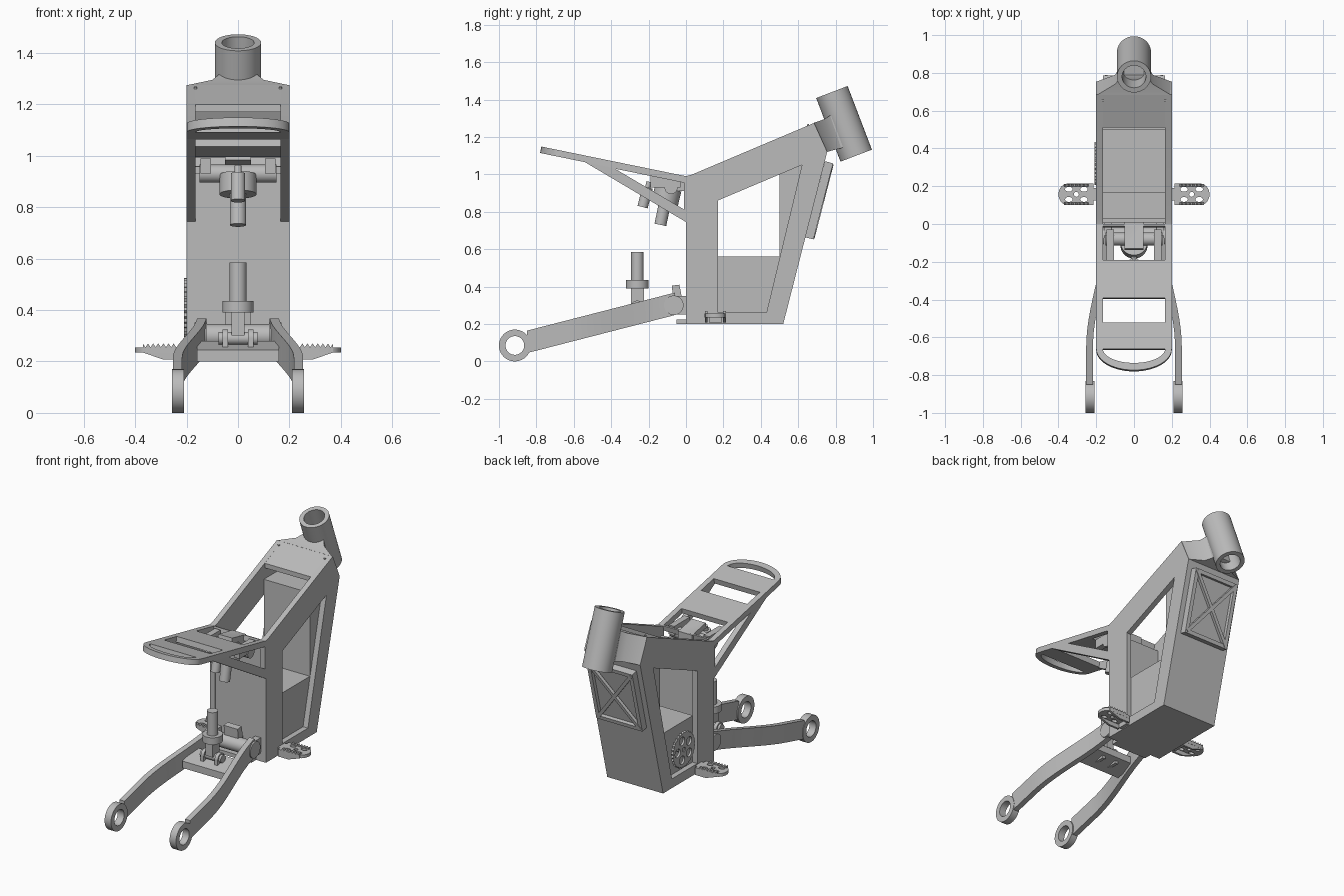
import bpy, bmesh
from math import sin, cos, pi, atan
from mathutils import Matrix, Vector

if "Cube" in bpy.data.objects:
    bpy.data.objects.remove(bpy.data.objects["Cube"])

grey = bpy.data.materials.new("plain_grey")
grey.use_nodes = True
grey.diffuse_color = (0.5, 0.5, 0.5, 1)
grey.node_tree.nodes["Principled BSDF"].inputs["Base Color"].default_value = (0.5, 0.5, 0.5, 1)

X, Y, Z = Vector((1, 0, 0)), Vector((0, 1, 0)), Vector((0, 0, 1))


def add(name, mesh):
    mesh.materials.clear()
    mesh.materials.append(grey)
    ob = bpy.data.objects.new(name, mesh)
    bpy.context.collection.objects.link(ob)
    bpy.ops.object.select_all(action='DESELECT')
    ob.select_set(True)
    bpy.context.view_layer.objects.active = ob
    bpy.ops.object.shade_smooth_by_angle(angle=pi / 6)
    return ob


def plate(name, loops, depth, u, v, at=(0, 0, 0)):
    """Outline with holes in the u-v plane, thickened evenly about that plane."""
    cu = bpy.data.curves.new(name, 'CURVE')
    cu.dimensions, cu.fill_mode, cu.extrude = '2D', 'BOTH', depth / 2
    for loop in loops:
        sp = cu.splines.new('POLY')
        sp.points.add(len(loop) - 1)
        for p, (a, b) in zip(sp.points, loop):
            p.co = (a, b, 0, 1)
        sp.use_cyclic_u = True
    tmp = bpy.data.objects.new(name + "_curve", cu)
    bpy.context.collection.objects.link(tmp)
    deps = bpy.context.evaluated_depsgraph_get()
    mesh = bpy.data.meshes.new_from_object(tmp.evaluated_get(deps))
    bpy.data.objects.remove(tmp)
    m = Matrix((u, v, u.cross(v))).transposed().to_4x4()
    mesh.transform(Matrix.Translation(at) @ m)
    bm = bmesh.new()
    bm.from_mesh(mesh)
    bmesh.ops.remove_doubles(bm, verts=bm.verts, dist=1e-5)
    bmesh.ops.recalc_face_normals(bm, faces=bm.faces)
    bm.to_mesh(mesh)
    bm.free()
    return add(name, mesh)


def side(name, loops, x, depth):
    return plate(name, loops, depth, Y, Z, (x, 0, 0))


def circle(r, cx=0, cy=0, n=40, ry=None):
    return [(cx + r * cos(2 * pi * i / n), cy + (ry or r) * sin(2 * pi * i / n)) for i in range(n)]


def rect(a, b, c, d):
    return [(a, c), (b, c), (b, d), (a, d)]


def box(name, x0, x1, y0, y1, z0, z1):
    return side(name, [rect(y0, y1, z0, z1)], (x0 + x1) / 2, x1 - x0)


def rod(name, a, b, r, hole=0):
    a, b = Vector(a), Vector(b)
    q = (b - a).to_track_quat('Z', 'Y')
    loops = [circle(r)] + ([circle(hole)] if hole else [])
    return plate(name, loops, (b - a).length, q @ X, q @ Y, (a + b) / 2)


def loft(name, rings):
    bm = bmesh.new()
    rows = [[bm.verts.new(p) for p in ring] for ring in rings]
    n = len(rows[0])
    for r, s in zip(rows, rows[1:]):
        for i in range(n):
            bm.faces.new((r[i], r[(i + 1) % n], s[(i + 1) % n], s[i]))
    bm.faces.new(rows[0])
    bm.faces.new(rows[-1])
    bmesh.ops.recalc_face_normals(bm, faces=bm.faces)
    mesh = bpy.data.meshes.new(name)
    bm.to_mesh(mesh)
    bm.free()
    return add(name, mesh)


# Main frame: two windowed sides joined by panels
outline = [(0, 0.2), (0.52, 0.2), (0.755, 1.12), (0.685, 1.275), (0.03, 0.998), (0, 0.99)]
window = [(0.17, 0.26), (0.43, 0.26), (0.62, 1.05), (0.17, 0.86)]
for s, tag in ((1, "left"), (-1, "right")):
    side("frame_side_" + tag, [outline, window], s * 0.1825, 0.035)
W = 0.33
side("front_panel", [[(0.49, 0.2), (0.52, 0.2), (0.755, 1.12), (0.72, 1.12)]], 0, W)
side("top_panel", [[(0.51, 1.17), (0.51, 1.2), (0.685, 1.275), (0.755, 1.12), (0.73, 1.12), (0.67, 1.24)]], 0, W)
box("floor_panel", -0.165, 0.165, 0, 0.5, 0.2, 0.26)
box("rear_panel", -0.165, 0.165, 0.005, 0.03, 0.2, 0.93)
side("inner_box", [[(0.165, 0.26), (0.53, 0.26), (0.64, 0.72), (0.7, 1.1), (0.5, 1.1), (0.5, 0.56), (0.165, 0.56)]], 0, W)

# Neck and head tube
sections = [(0.195, 0.683, 1.275, 0.755, 1.12), (0.1, 0.74, 1.295, 0.79, 1.13),
            (0.075, 0.77, 1.315, 0.83, 1.14), (0.075, 0.79, 1.32, 0.85, 1.15)]
loft("neck_gusset", [[(-w, y0, z0), (w, y0, z0), (w, y1, z1), (-w, y1, z1)] for w, y0, z0, y1, z1 in sections])
rod("head_tube", (0, 0.78, 1.44), (0, 0.91, 1.10), 0.09, 0.063)
for s in (-1, 1):
    rod("neck_screw", (s * 0.165, 0.655, 1.25), (s * 0.165, 0.652, 1.268), 0.006)

# Cooler with cross brace on the front panel
up = Vector((0, 0.24, 0.93)).normalized()
out = Vector((0, up.z, -up.y))
mid = Vector((0, 0.712, 0.861))
plate("cooler_frame", [rect(-0.165, 0.165, -0.21, 0.21), rect(-0.14, 0.14, -0.185, 0.185)], 0.045, X, up, mid)
plate("cooler_core", [rect(-0.15, 0.15, -0.2, 0.2)], 0.02, X, up, mid - out * 0.01)
for s in (-1, 1):
    d = (X * s * 0.155 + up * 0.2).normalized()
    plate("cooler_brace", [rect(-0.25, 0.25, -0.011, 0.011)], 0.02, d, out.cross(d), mid + out * 0.017)

# Seat deck with cut-outs and a round tail
tilt = atan(0.205)
k = 1 / cos(tilt)
along = Vector((0, cos(tilt), -sin(tilt)))


def tail(half, y, drop):
    return [(half * cos(t), y - drop * sin(t)) for t in [pi * i / 24 for i in range(25)]]


deck = [[(-0.2, 0), (0.2, 0)] + tail(0.2, -0.66, 0.113), tail(0.165, -0.66, 0.075),
        rect(-0.165, 0.165, -0.52, -0.39),
        [(-0.165, -0.19), (0.165, -0.19), (0.165, -0.01), (0.05, -0.01), (0.05, -0.13),
         (-0.05, -0.13), (-0.05, -0.01), (-0.165, -0.01)]]
plate("seat_deck", [[(x, y * k) for x, y in loop] for loop in deck], 0.035, X, along, (0, -0.004, 0.973))
for s, tag in ((1, "left"), (-1, "right")):
    side("seat_strut_" + tag, [[(0, 0.985), (-0.54, 1.095), (-0.54, 1.065), (0, 0.745)],
                               [(-0.01, 0.955), (-0.38, 1.03), (-0.01, 0.812)]], s * 0.1825, 0.035)

# Upper shock mount with reservoir
rod("shock_cross_bush", (-0.15, -0.08, 0.93), (0.15, -0.08, 0.93), 0.035)
for s in (-1, 1):
    box("shock_lug", s * 0.125 - 0.02, s * 0.125 + 0.02, -0.19, -0.03, 0.93, 0.99)
box("shock_bracket", -0.05, 0.05, -0.06, 0.01, 0.91, 0.99)
rod("shock_collar", (0, -0.095, 0.925), (0, -0.113, 0.85), 0.072)
rod("shock_upper_rod", (0, -0.11, 0.86), (0, -0.137, 0.73), 0.032)
rod("reservoir", (0, -0.205, 0.93), (0, -0.232, 0.825), 0.028)
rod("reservoir_cap", (0, -0.197, 0.96), (0, -0.205, 0.93), 0.014)
rod("reservoir_pipe", (0, -0.21, 0.9), (0, -0.1, 0.88), 0.015)

# Lower shock and clevis
rod("shock_lower_rod", (0, -0.26, 0.42), (0, -0.26, 0.585), 0.033)
rod("shock_lower_collar", (0, -0.26, 0.39), (0, -0.26, 0.435), 0.06)
box("shock_eye_block", -0.025, 0.025, -0.295, -0.225, 0.3, 0.4)
rod("shock_eye", (-0.075, -0.26, 0.29), (0.075, -0.26, 0.29), 0.025)
for s in (-1, 1):
    side("clevis_lug", [circle(0.035, -0.26, 0.29)], s * 0.05, 0.022)
    box("clevis_foot", s * 0.05 - 0.011, s * 0.05 + 0.011, -0.295, -0.225, 0.21, 0.29)

# Swing arm
for s, tag in ((1, "left"), (-1, "right")):
    rings = []
    for i in range(21):
        y = -0.06 - 0.79 * i / 20
        t = min(1, (-0.02 - y) / 0.63)
        x = 0.14 + 0.095 * t * t * (3 - 2 * t)
        zc = 0.31 + (y + 0.05) * 0.257
        rings.append([(s * (x + a), y, zc + b) for a, b in rect(-0.018, 0.018, -0.06, 0.06)])
    loft("swing_arm_" + tag, rings)
    side("axle_ring_" + tag, [circle(0.085, -0.915, 0.085), circle(0.05, -0.915, 0.085)], s * 0.233, 0.046)
    rod("pivot_boss", (s * 0.12, -0.065, 0.3), (s * 0.17, -0.065, 0.3), 0.052)
    box("pivot_mount", s * 0.14 - 0.02, s * 0.14 + 0.02, -0.065, 0.01, 0.25, 0.35)
rod("pivot_tube", (-0.13, -0.06, 0.3), (0.13, -0.06, 0.3), 0.045)
side("swing_arm_crossbar", [[(-0.34, 0.2), (-0.2, 0.235), (-0.2, 0.28), (-0.34, 0.245)]], 0, 0.32)
side("pivot_stop", [[(-0.07, 0.33), (-0.02, 0.33), (-0.035, 0.41), (-0.075, 0.405)]], 0, 0.1)
box("lower_lug", -0.13, 0.13, -0.05, 0.01, 0.2, 0.225)

# Foot pegs with toothed rims
for s, tag in ((1, "left"), (-1, "right")):
    arc = [(s * (0.35 + 0.05 * sin(pi * i / 16)), 0.157 - 0.057 * cos(pi * i / 16)) for i in range(17)]
    holes = [circle(0.02, s * x, y, 16, 0.013) for x in (0.265, 0.345) for y in (0.13, 0.184)]
    holes.append(circle(0.013, s * 0.305, 0.157, 12))
    plate("foot_peg_" + tag, [[(s * 0.215, 0.1)] + arc + [(s * 0.215, 0.214)]] + holes, 0.02, X, Y, (0, 0, 0.245))
    teeth = [(s * (0.24 + 0.01 * i), 0.255 + 0.015 * (i % 2)) for i in range(14)]
    skirt = [(s * 0.215, 0.255)] + teeth + [(s * 0.37, 0.235), (s * 0.29, 0.207), (s * 0.215, 0.207)]
    for y in (0.108, 0.206):
        plate("peg_rim_" + tag, [skirt], 0.014, X, Z, (0, y, 0))
    box("peg_mount_" + tag, s * 0.208 - 0.014, s * 0.208 + 0.014, 0.125, 0.19, 0.205, 0.255)

# Drive ring on the right side
cy, cz = 0.32, 0.41
rim = [(cy + r * cos(a), cz + r * sin(a)) for i in range(60)
       for r, a in [(0.115 if i % 2 else 0.107, 2 * pi * i / 60)]]
slots = [circle(0.027, cy + 0.064 * cos(2 * pi * i / 5), cz + 0.064 * sin(2 * pi * i / 5), 20) for i in range(5)]
side("drive_ring", [rim, circle(0.015, cy, cz, 20)] + slots, -0.203, 0.014)
rod("drive_shaft", (-0.16, cy, cz), (-0.205, cy, cz), 0.022)
